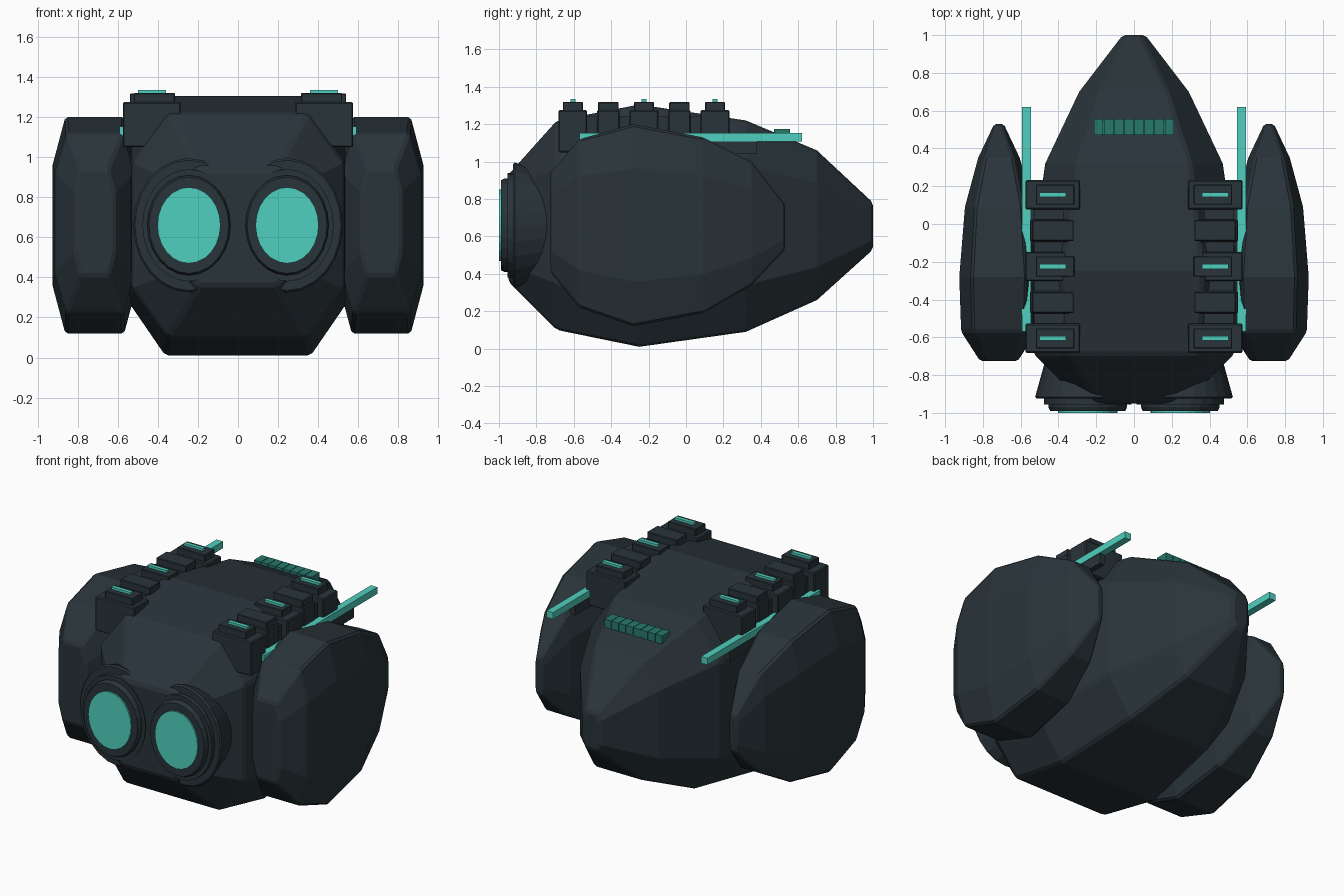
import bpy, bmesh, math
from mathutils import Matrix

if "Cube" in bpy.data.objects:
    bpy.data.objects.remove(bpy.data.objects["Cube"], do_unlink=True)


def make_material(name, r, g, b):
    m = bpy.data.materials.new(name)
    m.use_nodes = True
    m.diffuse_color = (r, g, b, 1)
    m.node_tree.nodes["Principled BSDF"].inputs["Base Color"].default_value = (r, g, b, 1)
    return m


SLATE = make_material("dark slate", 0.022, 0.034, 0.042)
AQUA = make_material("glowing aqua", 0.08, 0.63, 0.52)
TEAL = make_material("deep teal", 0.02, 0.19, 0.15)


def finish(name, bm, mat, bevel=0):
    bmesh.ops.recalc_face_normals(bm, faces=bm.faces)
    mesh = bpy.data.meshes.new(name)
    bm.to_mesh(mesh)
    bm.free()
    ob = bpy.data.objects.new(name, mesh)
    bpy.context.collection.objects.link(ob)
    mesh.materials.append(mat)
    if bevel:
        mod = ob.modifiers.new("edge bevel", "BEVEL")
        mod.width = bevel
        mod.segments = 1
        mod.limit_method = "ANGLE"
        mod.angle_limit = math.radians(30)
    return ob


def skin(bm, rings):
    """Join rings of equal size with quads and cap both ends."""
    rows = [[bm.verts.new(p) for p in ring] for ring in rings]
    n = len(rows[0])
    for a, b in zip(rows, rows[1:]):
        for i in range(n):
            bm.faces.new((a[i], a[(i + 1) % n], b[(i + 1) % n], b[i]))
    bm.faces.new(rows[0])
    bm.faces.new(rows[-1])


def octagon(cx, y, half, low, high, flat, cut):
    """Chamfered section: flat is the top width share, cut the chamfer height share."""
    d = (high - low) * cut
    f = half * flat
    side = [(f, low), (half, low + d), (half, high - d), (f, high)]
    return [(cx + x, y, z) for x, z in side] + [(cx - x, y, z) for x, z in reversed(side)]


def box(name, x, y, z, mat, bevel=0):
    """Box between the given (min, max) limits."""
    bm = bmesh.new()
    bmesh.ops.create_cube(bm, size=1)
    for v in bm.verts:
        v.co = [(lo + hi) / 2 + c * (hi - lo) for c, (lo, hi) in zip(v.co, (x, y, z))]
    return finish(name, bm, mat, bevel)


# Main hull: y, half width, bottom, top, flat share, chamfer share
hull = [(-0.95, 0.27, 0.36, 0.93, 0.7, 0.15), (-0.69, 0.53, 0.1, 1.22, 0.66, 0.22),
        (-0.25, 0.55, 0.01, 1.305, 0.66, 0.21), (0.32, 0.47, 0.09, 1.22, 0.64, 0.22),
        (0.7, 0.29, 0.26, 1.06, 0.62, 0.22), (1.0, 0.06, 0.53, 0.78, 0.62, 0.2)]
bm = bmesh.new()
skin(bm, [octagon(0, *s) for s in hull])
finish("hull", bm, SLATE, 0.015)

# Side pods: y, half width, bottom, top
pod = [(-0.725, 0.1, 0.41, 0.94), (-0.57, 0.2, 0.22, 1.12), (-0.28, 0.21, 0.12, 1.2),
       (0.09, 0.18, 0.19, 1.13), (0.35, 0.11, 0.34, 1.0), (0.53, 0.025, 0.53, 0.77)]

# Engine rings: y, radius (radius is the height; width is squeezed)
ENGINE = [(-0.65, 0.26), (-0.75, 0.28), (-0.915, 0.335), (-0.925, 0.325), (-0.925, 0.28),
          (-0.955, 0.28), (-0.955, 0.25), (-0.97, 0.25), (-0.99, 0.24), (-0.99, 0.2)]


def ellipse(cx, y, r, n=24):
    return [(cx + 0.83 * r * math.cos(math.tau * i / n), y,
             0.66 + r * math.sin(math.tau * i / n)) for i in range(n)]


for s, side in ((1, "left"), (-1, "right")):
    def span(a, b):
        return tuple(sorted((s * a, s * b)))

    bm = bmesh.new()
    skin(bm, [octagon(s * 0.715, *p, 0.7, 0.22) for p in pod])
    finish(side + "_pod", bm, SLATE, 0.012)

    bm = bmesh.new()
    skin(bm, [ellipse(s * 0.245, y, r) for y, r in ENGINE])
    finish(side + "_engine", bm, SLATE)
    bm = bmesh.new()
    skin(bm, [ellipse(s * 0.245, y, 0.19) for y in (-0.985, -1.0)])
    finish(side + "_engine_lens", bm, AQUA)

    # Row of roof blocks, every other one wide with a light strip
    box(side + "_roof_rail", span(0.37, 0.53), (-0.6, 0.15), (1.05, 1.24), SLATE)
    for i in range(5):
        y = -0.605 + 0.19 * i
        if i % 2 == 0:
            box(side + "_wide_block", span(0.285, 0.575), (y - 0.077, y + 0.077),
                (1.05, 1.275), SLATE, 0.006)
            box(side + "_block_cap", span(0.315, 0.52), (y - 0.053, y + 0.053),
                (1.27, 1.32), SLATE, 0.004)
            box(side + "_light_strip", span(0.36, 0.5), (y - 0.013, y + 0.013),
                (1.315, 1.335), AQUA)
        else:
            box(side + "_narrow_block", span(0.34, 0.55), (y - 0.06, y + 0.06),
                (1.08, 1.275), SLATE, 0.006)
            box(side + "_narrow_cap", span(0.32, 0.54), (y - 0.055, y + 0.055),
                (1.27, 1.318), SLATE, 0.004)

    # Long glowing side bar and its mount
    box(side + "_glow_bar", span(0.545, 0.592), (-0.57, 0.62), (1.108, 1.153), AQUA)
    box(side + "_bar_mount", span(0.44, 0.585), (-0.1, 0.22), (1.06, 1.11), SLATE)
    box(side + "_bar_foot", span(0.55, 0.587), (0.1, 0.38), (1.04, 1.108), SLATE)

# Rear vent of eight slats
for i in range(8):
    x = -0.188 + i * 0.0537
    box("vent_slat", (x - 0.025, x + 0.025), (0.47, 0.555), (1.08, 1.175), TEAL)
box("vent_base", (-0.21, 0.21), (0.475, 0.55), (1.08, 1.165), TEAL)
